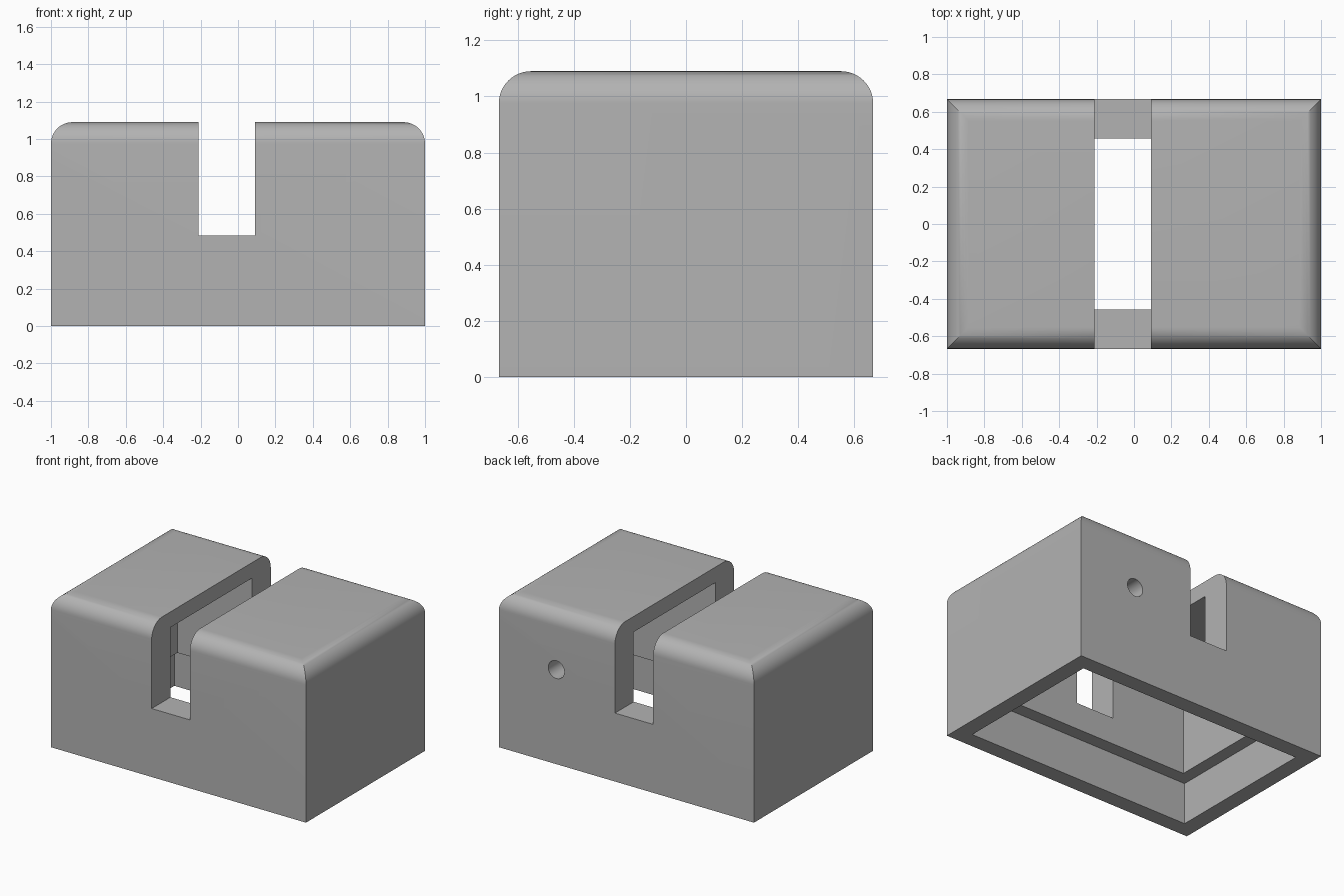
import bpy
import bmesh
from math import sin, cos, pi, radians
from mathutils import Matrix

default = bpy.data.objects.get("Cube")
if default:
    bpy.data.objects.remove(default, do_unlink=True)

HX, HY, H, R = 1.0, 0.667, 1.09, 0.115

grey = bpy.data.materials.new("plain grey")
grey.use_nodes = True
colour = (0.45, 0.45, 0.45, 1)
grey.diffuse_color = colour
grey.node_tree.nodes["Principled BSDF"].inputs["Base Color"].default_value = colour


def make_object(name, bm):
    bmesh.ops.recalc_face_normals(bm, faces=bm.faces)
    mesh = bpy.data.meshes.new(name)
    bm.to_mesh(mesh)
    bm.free()
    mesh.materials.append(grey)
    obj = bpy.data.objects.new(name, mesh)
    bpy.context.collection.objects.link(obj)
    return obj


def arch(name, half, depth, along_y, steps=12):
    """Block with two rounded top edges, extruded along y or x."""
    arc = [(half - R + R * cos(a), H - R + R * sin(a))
           for a in (i * pi / 2 / steps for i in range(steps + 1))]
    outline = [(half, 0)] + arc + [(-u, z) for u, z in reversed(arc)] + [(-half, 0)]
    bm = bmesh.new()
    verts = [bm.verts.new((u, -depth, z) if along_y else (-depth, u, z)) for u, z in outline]
    face = bm.faces.new(verts)
    new = bmesh.ops.extrude_face_region(bm, geom=[face])["geom"]
    move = (0, 2 * depth, 0) if along_y else (2 * depth, 0, 0)
    bmesh.ops.translate(bm, vec=move, verts=[v for v in new if isinstance(v, bmesh.types.BMVert)])
    return make_object(name, bm)


def box(name, x, y, z):
    bm = bmesh.new()
    size = [b - a for a, b in (x, y, z)]
    centre = [(a + b) / 2 for a, b in (x, y, z)]
    bmesh.ops.create_cube(bm, size=1, matrix=Matrix.Translation(centre) @ Matrix.Diagonal((*size, 1)))
    return make_object(name, bm)


def cut(body, tool, operation="DIFFERENCE"):
    tool.hide_render = True
    mod = body.modifiers.new(tool.name, "BOOLEAN")
    mod.object, mod.operation, mod.solver = tool, operation, "EXACT"
    bpy.context.view_layer.objects.active = body
    bpy.ops.object.modifier_apply(modifier=mod.name)
    bpy.data.objects.remove(tool, do_unlink=True)


# Outer shell: two rounded profiles crossing in mitred corners
housing = arch("housing", HX, HY, True)
cut(housing, arch("side_profile", HY, HX + 0.2, False), "INTERSECT")

# Hollow inside, wider recess at the open base
cut(housing, box("cavity", (-0.795, 0.795), (-0.457, 0.457), (-0.1, 0.98)))
cut(housing, box("base_recess", (-0.885, 0.885), (-0.552, 0.552), (-0.2, 0.295)))

# Slot across the top
cut(housing, box("slot", (-0.21, 0.09), (-1, 1), (0.485, 1.5)))

# Round cable hole in the back wall
bm = bmesh.new()
bmesh.ops.create_cone(bm, cap_ends=True, segments=32, radius1=0.063, radius2=0.063, depth=0.5,
                      matrix=Matrix.Translation((0.55, 0.56, 0.67)) @ Matrix.Rotation(pi / 2, 4, "X"))
cut(housing, make_object("cable_hole", bm))

# Smooth rounded edges, crisp corners
bpy.ops.object.select_all(action="DESELECT")
housing.select_set(True)
bpy.context.view_layer.objects.active = housing
bpy.ops.object.shade_smooth_by_angle(angle=radians(30))
